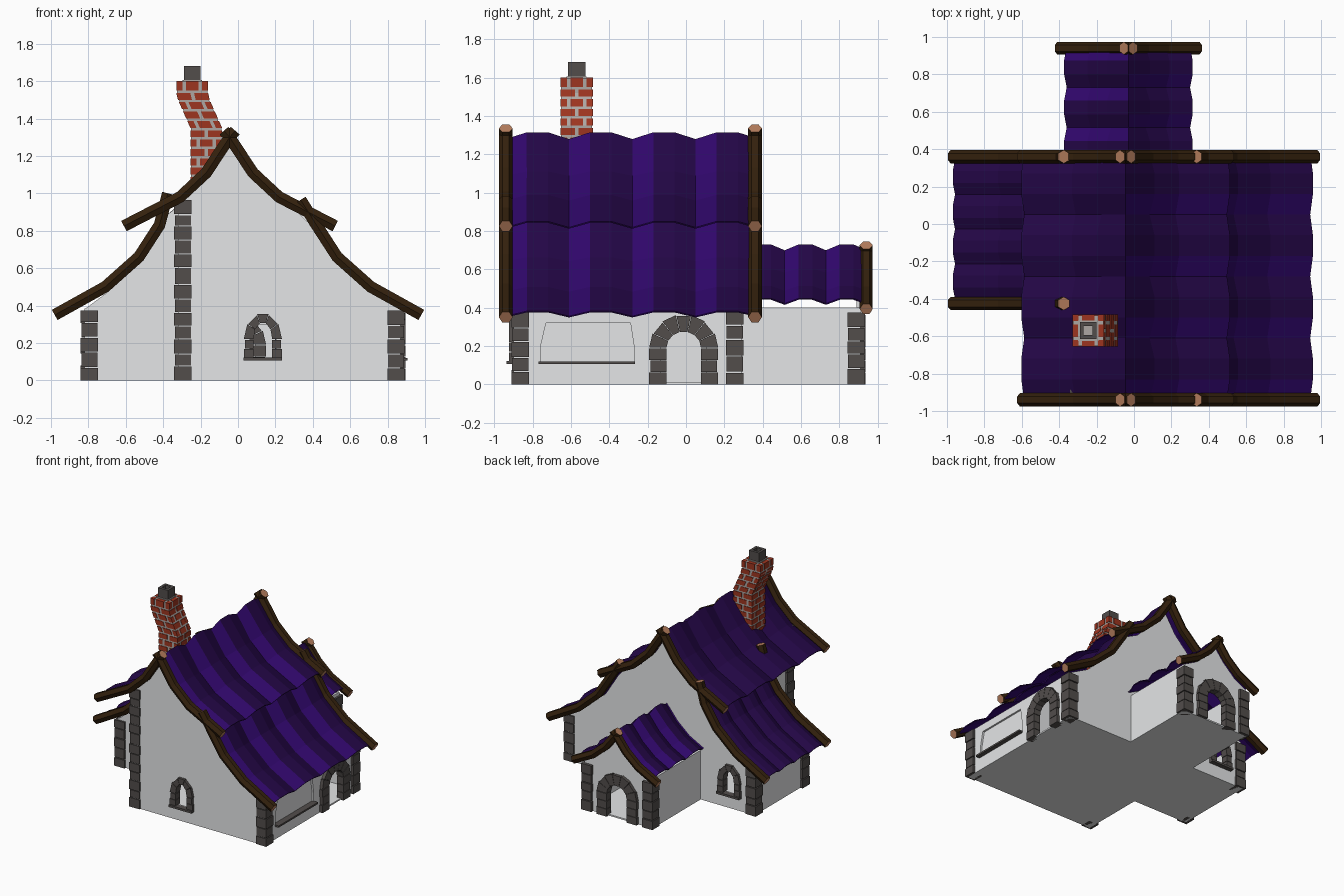
import bpy, bmesh, math, random
from mathutils import Vector

if "Cube" in bpy.data.objects:
    bpy.data.objects.remove(bpy.data.objects["Cube"])

random.seed(4)


def material(name, rgb):
    m = bpy.data.materials.new(name)
    m.diffuse_color = (*rgb, 1)
    m.use_nodes = True
    m.node_tree.nodes["Principled BSDF"].inputs["Base Color"].default_value = m.diffuse_color
    return m


PLASTER = material("plaster", (0.78, 0.79, 0.80))
STONE = material("dark stone", (0.084, 0.075, 0.071))
BRIGHT = material("bright purple roof", (0.029, 0.002, 0.145))
DARK = material("dark purple roof", (0.017, 0.002, 0.062))
WOOD = material("dark wood", (0.034, 0.015, 0.004))
CUT = material("cut wood", (0.47, 0.21, 0.11))
BRICK = material("red brick", (0.34, 0.035, 0.014))
MORTAR = material("mortar", (0.42, 0.39, 0.37))

# 2D (u, v) plus depth d mapped into the scene
FRONT = lambda u, v, d: (u, d, v)
SIDE = lambda u, v, d: (d, u, v)
TOP = lambda u, v, d: (u, v, d)


def finish(name, bm, *mats):
    bmesh.ops.recalc_face_normals(bm, faces=bm.faces)
    me = bpy.data.meshes.new(name)
    bm.to_mesh(me)
    bm.free()
    for m in mats:
        me.materials.append(m)
    ob = bpy.data.objects.new(name, me)
    bpy.context.collection.objects.link(ob)
    return ob


def prisms(name, place, items, mat):
    """Extruded polygons: items are (outline, depth0, depth1)."""
    bm = bmesh.new()
    for poly, d0, d1 in items:
        a = [bm.verts.new(place(u, v, d0)) for u, v in poly]
        b = [bm.verts.new(place(u, v, d1)) for u, v in poly]
        bm.faces.new(a)
        bm.faces.new(b)
        for i in range(len(a)):
            j = (i + 1) % len(a)
            bm.faces.new((a[i], a[j], b[j], b[i]))
    return finish(name, bm, mat)


def rect(u0, u1, v0, v1):
    return [(u0, v0), (u1, v0), (u1, v1), (u0, v1)]


def wall(name, place, d, outline, holes=()):
    """Thin plaster panel with openings, filled as a 2D curve."""
    cu = bpy.data.curves.new(name, 'CURVE')
    cu.dimensions, cu.fill_mode, cu.extrude = '2D', 'BOTH', 0.01
    for pts in (outline, *holes):
        s = cu.splines.new('POLY')
        s.points.add(len(pts) - 1)
        for p, (u, v) in zip(s.points, pts):
            p.co = (u, v, 0, 1)
        s.use_cyclic_u = True
    tmp = bpy.data.objects.new(name + "_outline", cu)
    bpy.context.collection.objects.link(tmp)
    dg = bpy.context.evaluated_depsgraph_get()
    me = bpy.data.meshes.new_from_object(tmp.evaluated_get(dg))
    bm = bmesh.new()
    bm.from_mesh(me)
    bpy.data.objects.remove(tmp)
    bpy.data.meshes.remove(me)
    for v in bm.verts:
        v.co = place(v.co.x, v.co.y, d + v.co.z)
    bmesh.ops.remove_doubles(bm, verts=bm.verts, dist=1e-5)
    for f in bm.faces:
        f.material_index = 0
        f.smooth = False
    return finish(name, bm, PLASTER)


def arch_hole(c, z0, spring, r, rise, n=8):
    arc = [(c + r * math.cos(math.pi * i / n), spring + rise * math.sin(math.pi * i / n))
           for i in range(n + 1)]
    return [(c - r, z0), (c + r, z0)] + arc


def arch(name, place, d, c, z0, spring, ri, ro, rise_i, rise_o, stones, jambs):
    """Stone surround: stacked jamb blocks and wedge stones."""
    items, g = [], 0.003
    h = (spring - z0) / jambs
    for s in (-1, 1):
        for k in range(jambs):
            o = ro - 0.006 * (k % 2)
            items.append((rect(c + s * ri, c + s * o, z0 + k * h, z0 + (k + 1) * h - g),
                          d - 0.03, d + 0.03))
    for k in range(stones):
        a0, a1 = math.pi * (k + 0.02) / stones, math.pi * (k + 0.98) / stones
        o = 1 - 0.03 * (k % 2)
        pt = lambda r, rise, a: (c + r * math.cos(a), spring + rise * math.sin(a))
        items.append(([pt(ri, rise_i, a0), pt(ro * o, rise_o * o, a0),
                       pt(ro * o, rise_o * o, a1), pt(ri, rise_i, a1)], d - 0.03, d + 0.03))
    prisms(name, place, items, STONE)


def quoin(name, cx, cy, top):
    """Corner pillar of uneven stacked stones."""
    n = round(top / 0.075)
    cuts = [0] + [top * (i + random.uniform(-.15, .15)) / n for i in range(1, n)] + [top]
    items = []
    for i in range(n):
        h = 0.046 - 0.003 * (i % 2)
        items.append((rect(cx - h, cx + h, cy - h, cy + h), cuts[i], cuts[i + 1] - 0.006))
    prisms(name, TOP, items, STONE)


def beam(name, pts, y, r=0.036):
    """Bent six-sided log with pale cut ends."""
    bm, rings = bmesh.new(), []
    pts = [Vector(p) for p in pts]
    for i, p in enumerate(pts):
        t = (pts[min(i + 1, len(pts) - 1)] - pts[max(i - 1, 0)]).normalized()
        rings.append([bm.verts.new((p.x - t.y * r * math.sin(k * math.pi / 3),
                                    y + r * math.cos(k * math.pi / 3),
                                    p.y + t.x * r * math.sin(k * math.pi / 3)))
                      for k in range(6)])
    for a, b in zip(rings, rings[1:]):
        for k in range(6):
            j = (k + 1) % 6
            bm.faces.new((a[k], a[j], b[j], b[k]))
    for ring in (rings[0], rings[-1]):
        bm.faces.new(ring).material_index = 1
    finish(name, bm, WOOD, CUT)


def roof(name, pts, y0, y1, valley, period, amp, bright):
    """Corrugated sheet swept along y; bright(x, third of wave) picks the stripe colour."""
    wave = lambda y: amp * min(1, 3 * min(((y - valley) / period) % 1, 1 - ((y - valley) / period) % 1))
    marks = [valley + period * k / 3 for k in range(-12, 24)]
    ys = [y0] + [m for m in marks if y0 + .01 < m < y1 - .01] + [y1]
    pts = [Vector(p) for p in pts]
    bm, rows = bmesh.new(), []
    for i, p in enumerate(pts):
        t = (pts[min(i + 1, len(pts) - 1)] - pts[max(i - 1, 0)]).normalized()
        n = Vector((-t.y, t.x)) if t.x > 0 else Vector((t.y, -t.x))
        rows.append([bm.verts.new((p.x + n.x * wave(y), y, p.y + n.y * wave(y))) for y in ys])
    for i, (a, b) in enumerate(zip(rows, rows[1:])):
        for k in range(len(ys) - 1):
            f = bm.faces.new((a[k], a[k + 1], b[k + 1], b[k]))
            third = int((((ys[k] + ys[k + 1]) / 2 - valley) / period % 1) * 3)
            f.material_index = int(bright((pts[i].x + pts[i + 1].x) / 2, third))
    ob = finish(name, bm, DARK, BRIGHT)
    mod = ob.modifiers.new("thickness", 'SOLIDIFY')
    mod.thickness, mod.offset, mod.material_offset = 0.008, 0, 1


def drop(pts, dz):
    return [(x, z - dz) for x, z in pts]


def mirror(pts, cx):
    return [(2 * cx - x, z) for x, z in pts]


# Roof lines, from the ridge down to the right eaves
MID, PMID = -0.045, -0.03
upper = [(MID, 1.30), (0.08, 1.11), (0.22, 0.98), (0.52, 0.825)]
lower = [(0.335, 0.965), (0.42, 0.83), (0.53, 0.66), (0.71, 0.50), (0.98, 0.35)]
porch = [(PMID, 0.695), (0.06, 0.58), (0.17, 0.485), (0.325, 0.405)]

# Walls
right_slope = [(0.87, 0.38), (0.70, 0.47), (0.52, 0.63), (0.40, 0.82), (0.33, 0.89), (0.21, 0.95), (0.07, 1.09)]
left_top = [(-0.16, 1.09), (-0.30, 0.95)]
wing_slope = [(-0.40, 0.87), (-0.52, 0.63), (-0.70, 0.47), (-0.82, 0.38)]
shop = [(-.76, .115), (-.27, .115), (-.27, .19), (-.29, .32), (-.73, .32), (-.76, .19)]
wall("front_wall", FRONT, -0.89,
     [(-0.32, 0), (0.87, 0)] + right_slope + [(MID, 1.27)] + left_top + [(-0.32, 0.94)],
     [arch_hole(0.133, 0.12, 0.24, 0.07, 0.085)])
wall("back_wall", FRONT, 0.28,
     [(-0.82, 0), (0.87, 0)] + right_slope + [(MID, 1.27)] + left_top + wing_slope,
     [arch_hole(-0.60, 0.12, 0.24, 0.07, 0.085), rect(-0.31, 0.25, 0.012, 0.30)])
wall("wing_front_wall", FRONT, -0.365, [(-0.82, 0), (-0.32, 0), (-0.32, 0.93)] + wing_slope)
wall("right_wall", SIDE, 0.86, rect(-0.90, 0.29, 0, 0.385),
     [arch_hole(-0.012, 0.012, 0.19, 0.12, 0.12), shop])
wall("shop_window_panel", SIDE, 0.845, rect(-0.79, -0.24, 0.10, 0.345))
wall("main_left_wall", SIDE, -0.31, rect(-0.90, -0.36, 0, 0.93))
wall("wing_left_wall", SIDE, -0.81, rect(-0.37, 0.29, 0, 0.385))
wall("porch_wall_left", SIDE, -0.325, rect(0.28, 0.91, 0, 0.40))
wall("porch_wall_right", SIDE, 0.265, rect(0.28, 0.91, 0, 0.40))
wall("porch_gable", FRONT, 0.90,
     [(-0.335, 0), (0.275, 0), (0.275, 0.40), (0.16, 0.46), (0.05, 0.56), (PMID, 0.66),
      (-0.11, 0.56), (-0.22, 0.46), (-0.335, 0.40)],
     [arch_hole(PMID, 0.012, 0.19, 0.12, 0.12)])
prisms("floor", TOP, [([(-0.32, -0.9), (0.87, -0.9), (0.87, 0.29), (0.275, 0.29), (0.275, 0.91),
                        (-0.335, 0.91), (-0.335, 0.29), (-0.82, 0.29), (-0.82, -0.375),
                        (-0.32, -0.375)], 0, 0.01)], PLASTER)

# Corner stones
for name, x, y, top in (("front_right", 0.845, -0.865, 0.38), ("back_right", 0.845, 0.255, 0.38),
                        ("front_left", -0.295, -0.865, 0.97), ("wing_front", -0.795, -0.345, 0.38),
                        ("wing_back", -0.795, 0.26, 0.38), ("porch_left", -0.305, 0.888, 0.38),
                        ("porch_right", 0.245, 0.888, 0.38)):
    quoin("corner_stones_" + name, x, y, top)

# Stone arches around doors and windows, with sills
arch("side_door_arch", SIDE, 0.865, -0.012, 0, 0.19, 0.09, 0.18, 0.085, 0.175, 7, 3)
arch("porch_door_arch", FRONT, 0.905, PMID, 0, 0.19, 0.09, 0.18, 0.085, 0.175, 7, 3)
for name, x, d, out in (("front_window", 0.133, -0.892, -0.045), ("back_window", -0.60, 0.282, 0.045)):
    arch(name + "_arch", FRONT, d, x, 0.12, 0.22, 0.050, 0.102, 0.09, 0.14, 5, 2)
    prisms(name + "_sill", FRONT, [(rect(x - 0.103, x + 0.103, 0.105, 0.122), d, d + out)], STONE)
prisms("shop_window_sill", SIDE, [(rect(-0.77, -0.265, 0.106, 0.120), 0.85, 0.905)], STONE)

# Roof sheets
half = upper[:-1] + [(0.495, 0.84)]
main = lambda x, third: x > MID and third == 0
low = lower[1:-1]
roof("upper_roof", drop(mirror(half, MID)[::-1] + half[1:], 0.025), -0.925, 0.345, -0.61, 0.33, 0.035, main)
roof("lower_roof_right", drop([(0.40, 0.86)] + low + [(0.94, 0.372)], 0.02),
     -0.925, 0.345, -0.61, 0.33, 0.03, main)
roof("lower_roof_left", drop(mirror([(0.40, 0.86)] + low + [(0.955, 0.365)], 0), 0.02),
     -0.40, 0.345, -0.40, 0.186, 0.025, main)
eave = porch[:-1] + [(0.298, 0.418)]
roof("porch_roof", mirror(eave, PMID)[::-1] + eave[1:], 0.27, 0.925, 0.30, 0.215, 0.03,
     lambda x, third: third == (2 if x < PMID else 0))

# Gable beams, crossing at the ridge
top_beam = [(MID - 0.03, 1.335)] + upper
for tag, y in (("front", -0.94), ("back", 0.36)):
    beam("upper_beam_right_" + tag, top_beam, y)
    beam("upper_beam_left_" + tag, mirror(top_beam, MID), y)
    beam("lower_beam_right_" + tag, lower, y)
    beam("lower_beam_left_" + tag, mirror([(0.375, 1.0)] + lower[1:], 0), -0.425 if tag == "front" else y)
porch_beam = [(PMID - 0.025, 0.725)] + porch + [(0.35, 0.393)]
beam("porch_beam_right", porch_beam, 0.94, 0.034)
beam("porch_beam_left", mirror(porch_beam, PMID), 0.94, 0.034)


# Crooked brick chimney
def lean(z):
    return -0.17 - 0.075 * min(1, max(0, (z - 1.35) / 0.17))


CY = -0.57
body = [(lean(z) + s * 0.081, z) for s, zs in ((-1, (0.9, 1.35, 1.52, 1.598)), (1, (1.598, 1.52, 1.35, 0.9))) for z in zs]
prisms("chimney_mortar", FRONT, [(body, CY - 0.081, CY + 0.081)], MORTAR)
bricks, rows = [], 13
for k in range(rows):
    z0 = 0.95 + k * 0.65 / rows
    z1 = z0 + 0.65 / rows - (0.013 if k < rows - 1 else 0)
    spans = [(-.085, -.010), (.010, .085)] if k % 2 else [(-.085, -.052), (-.034, .034), (.052, .085)]
    para = lambda a, b: [(lean(z0) + a, z0), (lean(z0) + b, z0), (lean(z1) + b, z1), (lean(z1) + a, z1)]
    for a, b in spans:
        for s in (-1, 1):
            bricks.append((para(a, b), CY + s * 0.055, CY + s * 0.085))
            bricks.append((para(s * 0.055, s * 0.0845), CY + a * 0.99, CY + b * 0.99))
prisms("chimney_bricks", FRONT, bricks, BRICK)

# Chimney pot: square stone tube on a mortar bed
px = lean(1.6)
prisms("chimney_pot_bed", TOP, [(rect(px - .052, px + .052, CY - .052, CY + .052), 1.585, 1.606)], MORTAR)
pot = []
for s in (-1, 1):
    pot.append((rect(px - .045, px + .045, CY + s * .024, CY + s * .045), 1.6, 1.68))
    pot.append((rect(px + s * .024, px + s * .045, CY - .024, CY + .024), 1.6, 1.68))
prisms("chimney_pot", TOP, pot, STONE)
